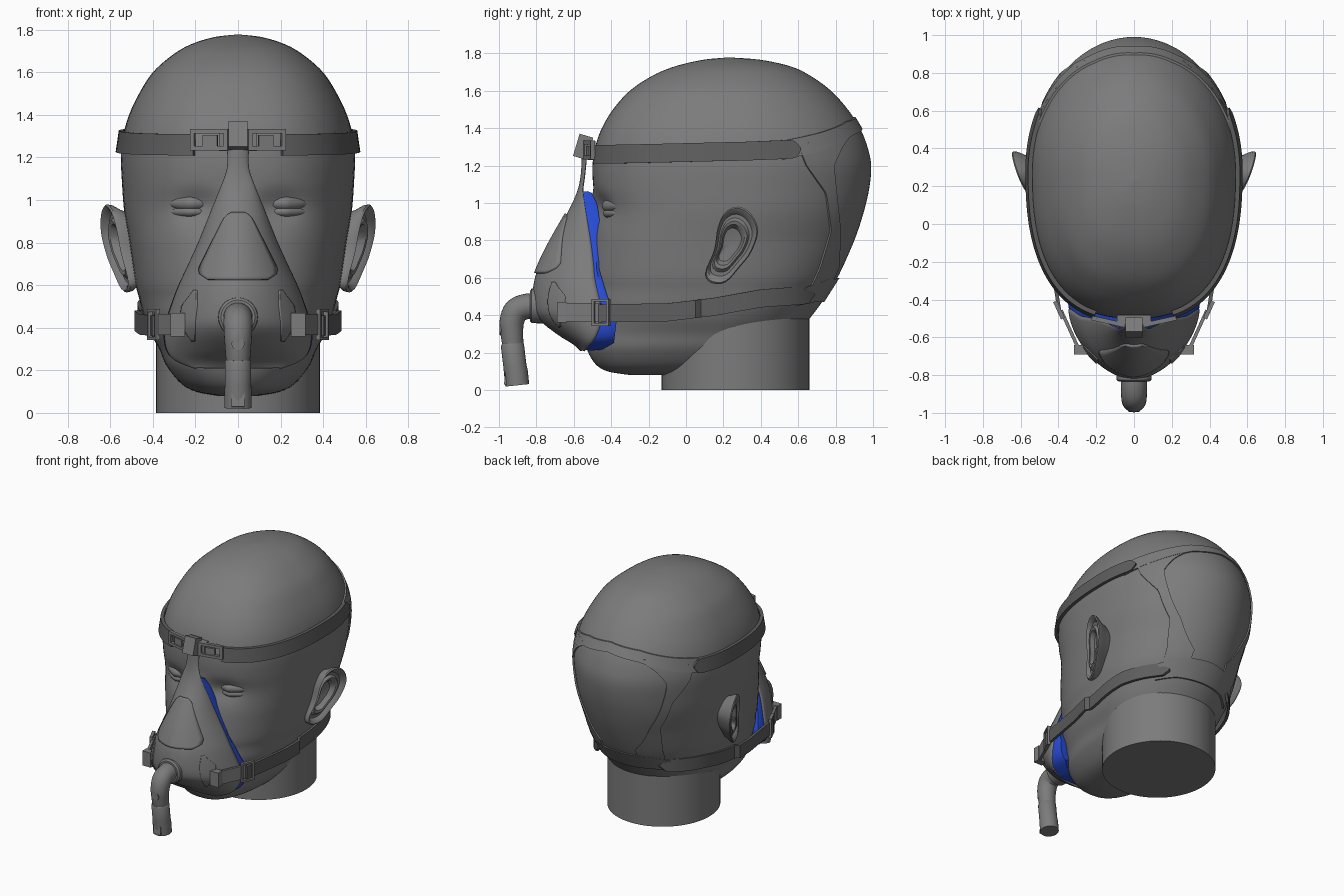
import bpy, bmesh, math
from mathutils import Vector

if "Cube" in bpy.data.objects:
    bpy.data.objects.remove(bpy.data.objects["Cube"])

def material(name, col):
    m = bpy.data.materials.new(name)
    m.diffuse_color = (*col, 1)
    m.use_nodes = True
    m.node_tree.nodes["Principled BSDF"].inputs["Base Color"].default_value = m.diffuse_color
    return m

GREY = material("mid_grey", (0.2, 0.2, 0.2))
DARK = material("strap_grey", (0.11, 0.11, 0.11))
BLUE = material("cushion_blue", (0.02, 0.07, 0.65))

def lerp(tab, t):
    """Piecewise linear lookup; rows are (t, values...) in rising order."""
    if t <= tab[0][0]:
        r = tab[0][1:]
    elif t >= tab[-1][0]:
        r = tab[-1][1:]
    else:
        for a, b in zip(tab, tab[1:]):
            if t <= b[0]:
                k = (t - a[0]) / (b[0] - a[0])
                r = tuple(p + (q - p) * k for p, q in zip(a[1:], b[1:]))
                break
    return r[0] if len(r) == 1 else r

def smooth(keys, n, loop=False):
    """Catmull-Rom refinement of a list of tuples."""
    m, out = len(keys), []
    get = (lambda i: keys[i % m]) if loop else (lambda i: keys[max(0, min(m - 1, i))])
    for i in range(m if loop else m - 1):
        for j in range(n):
            t = j / n
            out.append(tuple(0.5 * (2 * b + (c - a) * t + (2 * a - 5 * b + 4 * c - d) * t * t
                                    + (3 * b - a - 3 * c + d) * t ** 3)
                             for a, b, c, d in zip(get(i - 1), get(i), get(i + 1), get(i + 2))))
    return out if loop else out + [tuple(keys[-1])]

def loft(name, rings, mat, loop=False, closed=True, solid=0):
    """Skin a list of point rings."""
    bm = bmesh.new()
    vs = [[bm.verts.new(p) for p in r] for r in rings]
    n, m = len(vs[0]), len(vs)
    for i in range(m if loop else m - 1):
        a, b = vs[i], vs[(i + 1) % m]
        for j in range(n if closed else n - 1):
            k = (j + 1) % n
            bm.faces.new((a[j], a[k], b[k], b[j]))
    if closed and not loop:
        bm.faces.new(vs[0])
        bm.faces.new(vs[-1])
    bmesh.ops.recalc_face_normals(bm, faces=bm.faces)
    me = bpy.data.meshes.new(name)
    bm.to_mesh(me)
    bm.free()
    me.materials.append(mat)
    ob = bpy.data.objects.new(name, me)
    bpy.context.collection.objects.link(ob)
    if solid:
        mod = ob.modifiers.new("thickness", 'SOLIDIFY')
        mod.thickness, mod.offset = solid, 0
    return ob

def quad(c, u, v, hu, hv):
    return [c + u * (hu * a) + v * (hv * b) for a, b in ((-1, -1), (1, -1), (1, 1), (-1, 1))]

def box(name, c, u, v, hu, hv, d, mat=GREY):
    c, u, v = Vector(c), Vector(u).normalized(), Vector(v).normalized()
    n = u.cross(v) * d
    return loft(name, [quad(c - n, u, v, hu, hv), quad(c + n, u, v, hu, hv)], mat)

def frame(name, c, u, v, hu, hv, bar, d, mat=GREY):
    c, u, v = Vector(c), Vector(u).normalized(), Vector(v).normalized()
    n = u.cross(v) * d
    o, i = quad(c, u, v, hu, hv), quad(c, u, v, hu - bar, hv - bar)
    return loft(name, [[p + n, p - n, q - n, q + n] for p, q in zip(o, i)], mat, loop=True)

def tube(name, pts, mat=GREY, seg=28):
    """Sweep circles along (y, z, radius) in the middle plane."""
    rings = []
    for i, (y, z, r) in enumerate(pts):
        a, b = pts[max(0, i - 1)], pts[min(len(pts) - 1, i + 1)]
        t = Vector((b[0] - a[0], b[1] - a[1])).normalized()
        rings.append([(r * math.cos(k), y - t.y * r * math.sin(k), z + t.x * r * math.sin(k))
                      for k in (2 * math.pi * j / seg for j in range(seg))])
    return loft(name, rings, mat)

# Head: rows of height, half width, front, back
HEAD = smooth([(.08, .10, -.30, .2), (.10, .20, -.42, .3), (.14, .27, -.485, .4), (.22, .335, -.53, .5),
               (.30, .37, -.53, .6), (.38, .415, -.52, .66), (.46, .445, -.53, .72), (.54, .465, -.52, .77),
               (.62, .485, -.52, .82), (.80, .51, -.50, .90), (.95, .535, -.475, .95), (1.08, .545, -.495, .98),
               (1.2, .55, -.50, .99), (1.3, .54, -.485, .97), (1.4, .512, -.45, .93), (1.5, .465, -.39, .865),
               (1.6, .40, -.30, .775), (1.68, .31, -.18, .665), (1.73, .225, -.06, .56),
               (1.765, .115, .09, .40), (1.778, .004, .226, .234)], 6)
NOSE = [(.58, 0), (.63, .08), (.68, .15), (.8, .1), (.95, .04), (1.08, 0)]

def section(z):
    w, f, b = lerp(HEAD, z)
    k = .6 - .07 * max(0, min(1, (z - .5) / .3))
    return w, f, b, f + (b - f) * k

def head(th, z, off=0):
    w, f, b, yw = section(z)
    s, c = math.sin(th), math.cos(th)
    if c <= 0:
        return ((w + off) * s, yw - (b - yw + off) * c, z)
    x = (w + off) * math.copysign(abs(s) ** .8, s)
    y = yw - (yw - f + off) * c ** .8
    y += .03 * math.exp(-((abs(x) - .2) / .1) ** 2 - ((z - .97) / .07) ** 2)
    return (x, y - lerp(NOSE, z) * math.exp(-(x / .07) ** 2), z)

def theta(y, z):
    """Angle of the point on the rear half of the head at depth y."""
    w, f, b, yw = section(z)
    return math.acos(-max(0, min(.98, (y - yw) / (b - yw))))

def half_width(y, z):
    w, f, b, yw = section(z)
    if y > yw:
        return w * math.sqrt(max(0, 1 - ((y - yw) / (b - yw)) ** 2))
    return w * max(0, 1 - ((yw - y) / (yw - f)) ** 2.5) ** .4

COLS = 96
loft("head", [[head(2 * math.pi * j / COLS, r[0]) for j in range(COLS)] for r in HEAD], GREY)
loft("neck", [[(.385 * math.cos(a), .265 + .395 * math.sin(a), z)
               for a in (2 * math.pi * j / 64 for j in range(64))] for z in (0, .15, .3, .45, .55)], GREY)

# Headgear back: crown band, nape band, side webs
N = 40
def band(name, a, tab):
    rings = []
    for i in range(N + 1):
        th = a + (2 * math.pi - 2 * a) * i / N
        z, h = lerp(tab, abs(i / N - .5) * 2)
        rings.append([head(th, z - h), head(th, z - h, .012), head(th, z + h, .012), head(th, z + h)])
    loft(name, rings, GREY)

band("crown_band", 1.9, [(0, 1.43, .03), (.35, 1.40, .035), (.7, 1.33, .045), (1, 1.28, .05)])
band("nape_band", 2.4, [(0, .535, .065), (.6, .53, .06), (1, .5, .05)])
WEB = [(.5, .64, .73), (.65, .71, .81), (.85, .77, .82), (1.05, .745, .80),
       (1.2, .64, .785), (1.3, .6, .83), (1.4, .82, .9)]

for s, side in ((1, "left"), (-1, "right")):
    rings = []
    for i in range(31):
        z = .5 + .88 * i / 30
        a, b = (theta(y, z) for y in lerp(WEB, z))
        rings.append([head(s * (a + (b - a) * t), z, o) for t, o in
                      ((0, 0), (0, .011), (.33, .011), (.67, .011), (1, .011), (1, 0))])
    loft(f"side_web_{side}", rings, GREY)

    # Dark straps with rounded rear ends
    rings = []
    for i in range(N + 1):
        t = i / N
        h = .05 * math.sqrt(max(.02, 1 - max(0, (t - .95) / .05) ** 2))
        z = 1.26 + .03 * t * t
        th = s * (.29 + 1.76 * t)
        rings.append([head(th, z - h, .003), head(th, z - h, .026), head(th, z + h, .026), head(th, z + h, .003)])
    loft(f"forehead_strap_{side}", rings, DARK)
    rings = []
    for i in range(N + 1):
        t = i / N
        y = -.47 + 1.15 * t
        z = lerp([(-.47, .41), (-.1, .415), (.15, .445), (.4, .49), (.68, .51)], y)
        h = .048 * math.sqrt(max(.02, 1 - max(0, (t - .96) / .04) ** 2))
        x = half_width(y, z) + .008
        if y < .05:
            x = max(x, .385 + .16 * (y + .46))
        rings.append([(s * x, y, z - h), (s * (x + .02), y + .006 * t, z - h),
                      (s * (x + .02), y + .006 * t, z + h), (s * x, y, z + h)])
    loft(f"cheek_strap_{side}", rings, DARK)

    # Ear: concentric rings over a tilted outline
    outline = smooth([(.28, .98), (.35, .94), (.385, .85), (.35, .74), (.29, .66), (.21, .575),
                      (.13, .575), (.105, .63), (.15, .75), (.17, .87), (.21, .95)], 4, True)
    rings = []
    for k, d in ((.75, -.13), (.88, -.06), (.98, -.03), (1, -.008), (.96, 0), (.88, -.008), (.8, -.03),
                 (.7, -.03), (.62, -.012), (.53, -.016), (.43, -.05), (.12, -.06)):
        ring = []
        for y, z in outline:
            y, z = .23 + (y - .23) * k, .78 + (z - .78) * k
            ring.append((s * (.522 + .36 * (y - .13) + .13 * (z - .6) + d), y, z))
        rings.append(ring)
    loft(f"ear_{side}", rings, GREY)

    # Closed eyelids
    for nm, z0, hz, dy in (("upper", .985, .035, 0), ("lower", .945, .027, .006)):
        rings = []
        for i in range(1, 16):
            a = math.pi * i / 16
            r = math.sin(a)
            rings.append([(s * (.225 - .105 * math.cos(a)),
                           -.408 + dy + .05 * abs(math.cos(a)) * (1 if math.cos(a) < 0 else .2) - .042 * r * math.cos(b),
                           z0 + hz * r * math.sin(b)) for b in (2 * math.pi * j / 16 for j in range(16))])
        loft(f"{nm}_eyelid_{side}", rings, GREY)

# Mask shell: height, half width, rim depth, front depth
MASK = smooth([(.213, .2, -.54, -.56), (.25, .29, -.51, -.60), (.3, .33, -.475, -.68), (.38, .34, -.45, -.78),
               (.45, .325, -.455, -.815), (.58, .28, -.485, -.805), (.68, .235, -.495, -.77),
               (.8, .18, -.51, -.71), (.95, .12, -.535, -.625), (1.06, .075, -.55, -.575),
               (1.15, .045, -.54, -.556), (1.25, .045, -.53, -.55)], 4)
EXP = 1.8
def mask_y(x, z):
    w, r, f = lerp(MASK, z)
    return r + (f - r) * max(0, 1 - min(1, abs(x / w)) ** EXP) ** (1 / EXP)

def across(w, n=32):
    us = [math.pi / 2 * (2 * j / n - 1) for j in range(n + 1)]
    return [w * math.copysign(abs(math.sin(u)) ** (2 / EXP), u) for u in us]

loft("mask_shell", [[(x, mask_y(x, r[0]), r[0]) for x in across(r[1])] for r in MASK],
     GREY, closed=False, solid=.014)

def plate(name, tab, off):
    """Raised plate on the mask; rows are height, x from, x to."""
    rings = []
    for i in range(25):
        z = tab[0][0] + (tab[-1][0] - tab[0][0]) * i / 24
        a, b = lerp(tab, z)
        xs = [a + (b - a) * j / 16 for j in range(17)]
        rings.append([(x, mask_y(x, z) - off, z) for x in xs])
    loft(name, rings, GREY, closed=False, solid=.016)

plate("nose_panel", [(z, -h, h) for z, h in ((.625, .14), (.65, .178), (.68, .18), (.75, .145),
                                             (.85, .095), (.92, .06), (.94, .03))], .012)

# Blue cushion around the rim
BACK = [(.213, -.45), (.25, -.385), (.38, -.37), (.5, -.42), (.65, -.465), (.9, -.46), (1.0, -.475), (1.07, -.51)]
rim = [(r[1], r[2], r[0]) for r in MASK if r[0] <= 1.065]
rim = rim + [(-x, y, z) for x, y, z in reversed(rim)]
rings = []
for x, y, z in rim:
    yb = lerp(BACK, z)
    rings.append([(x * k, yy, .5 + (z - .5) * q) for k, q, yy in
                  ((1.01, 1, y - .004), (1.03, 1.005, (y + yb) / 2), (1.0, .99, yb), (.85, .93, yb), (.9, .95, y))])
loft("face_cushion", rings, BLUE, loop=True)

# Elbow and hose connector
tube("port_ring", [(-.76, .45, .095), (-.825, .45, .092), (-.835, .45, .08)])
tube("elbow", smooth([(-.79, .45, .07), (-.86, .445, .068), (-.91, .42, .068), (-.932, .36, .065),
                      (-.93, .29, .06), (-.925, .24, .056)], 5))
tube("hose_connector", [(-.929, .25, .056), (-.928, .24, .062), (-.915, .13, .062), (-.91, .10, .064), (-.902, .025, .064)])
tube("vent_button", [(-.96, .325, .03), (-.996, .325, .03)])
box("connector_clip", (0, -.962, .06), (1, 0, 0), (0, .1, 1), .03, .032, .008)

# Side clips and raised pads
for s, side in ((1, "left"), (-1, "right")):
    tab = [(.34, .2, .215), (.42, .2, .27), (.5, .19, .26), (.575, .19, .205)]
    plate(f"clip_pad_{side}", [(z, min(s * a, s * b), max(s * a, s * b)) for z, a, b in tab], .008)
    arm = (s * .1, .22, 0)
    box(f"clip_arm_{side}", (s * .335, -.57, .415), arm, (0, 0, 1), .125, .05, .009)
    box(f"clip_root_{side}", (s * .283, -.665, .415), (s, 0, 0), (0, 0, 1), .035, .055, .025)
    frame(f"clip_buckle_{side}", (s * .397, -.455, .415), arm, (0, 0, 1), .05, .072, .014, .011)

    # Forehead wing with its strap slot and wedge
    wing = (s * .16, .035, 0)
    frame(f"forehead_wing_{side}", (s * .135, -.517, 1.283), wing, (0, 0, 1), .09, .05, .02, .012)
    box(f"wing_wedge_{side}", (s * .13, -.517, 1.28), wing, (0, 0, 1), .035, .025, .01)

# Forehead support
box("forehead_block", (0, -.55, 1.3), (1, 0, 0), (0, .3, 1), .045, .062, .038)
box("forehead_pad", (0, -.505, 1.28), (1, 0, 0), (0, 0, 1), .09, .05, .022)

# Smooth shading with crisp edges
bpy.ops.object.select_all(action='SELECT')
bpy.context.view_layer.objects.active = bpy.data.objects["head"]
bpy.ops.object.shade_smooth_by_angle(angle=math.radians(35))
